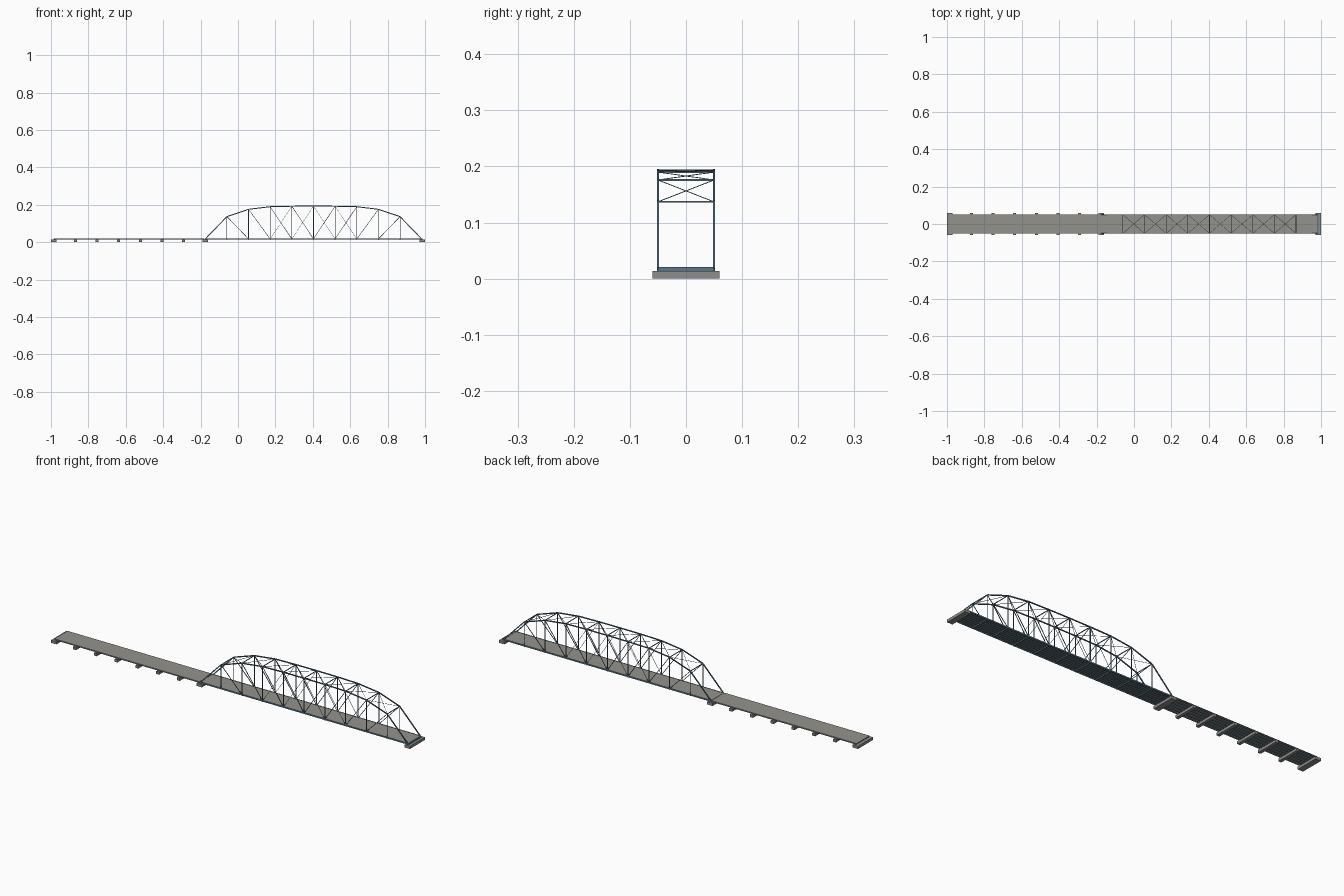
import bpy, bmesh
from mathutils import Vector, Matrix

if "Cube" in bpy.data.objects:
    bpy.data.objects.remove(bpy.data.objects["Cube"])


def material(name, rgb):
    m = bpy.data.materials.new(name)
    m.diffuse_color = (*rgb, 1)
    m.use_nodes = True
    m.node_tree.nodes["Principled BSDF"].inputs["Base Color"].default_value = m.diffuse_color
    return m


STEEL = material("blue_steel", (0.10, 0.19, 0.26))
ROAD = material("concrete_deck", (0.30, 0.29, 0.26))
STONE = material("pier_concrete", (0.27, 0.27, 0.26))


def add_box(bm, lo, hi):
    lo, hi = Vector(lo), Vector(hi)
    bmesh.ops.create_cube(bm, size=1, matrix=Matrix.Translation((lo + hi) / 2)
                          @ Matrix.Diagonal((*(hi - lo), 1)))


def add_bar(bm, a, b, w, h):
    # rectangular bar from a to b: w sideways, h in the upright plane
    a, b = Vector(a), Vector(b)
    d = (b - a).normalized()
    ref = Vector((0, 1, 0)) if abs(d.y) < 0.5 else Vector((1, 0, 0))
    side = (ref - d * ref.dot(d)).normalized()
    up = d.cross(side)
    rot = Matrix((d, side, up)).transposed().to_4x4()
    bmesh.ops.create_cube(bm, size=1, matrix=Matrix.Translation((a + b) / 2) @ rot
                          @ Matrix.Diagonal(((b - a).length, w, h, 1)))


def finish(bm, name, mat):
    me = bpy.data.meshes.new(name)
    bm.to_mesh(me)
    bm.free()
    me.materials.append(mat)
    ob = bpy.data.objects.new(name, me)
    bpy.context.collection.objects.link(ob)
    return ob


def boxes(name, mat, items):
    bm = bmesh.new()
    for lo, hi in items:
        add_box(bm, lo, hi)
    return finish(bm, name, mat)


def bars(name, items, w, h):
    bm = bmesh.new()
    for a, b in items:
        add_bar(bm, a, b, w, h)
    return finish(bm, name, STEEL)


# Panel points of the arched truss
N, X0, X1, Y, ZB = 10, -0.175, 0.982, 0.05, 0.0175
xs = [X0 + (X1 - X0) * i / N for i in range(N + 1)]
half = [ZB, 0.137, 0.176, 0.190, 0.1925, 0.193]
zs = half + half[-2::-1]
SIDES = (-Y, Y)


def bot(i, y):
    return (xs[i], y, ZB)


def top(i, y):
    return (xs[i], y, zs[i])


# Piers and abutments
boxes("abutments_and_main_pier", STONE,
      [((x - 0.015, -0.06, 0), (x + 0.015, 0.06, 0.0135)) for x in (-0.985, -0.175, 0.985)])
boxes("approach_piers", STONE,
      [((x - 0.008, -0.06, 0), (x + 0.008, 0.06, 0.0135))
       for x in [-0.985 + 0.1157 * k for k in range(1, 7)]])

# Road slabs
boxes("approach_deck", ROAD, [((-0.987, -0.052, 0.0185), (-0.178, 0.052, 0.021))])
boxes("truss_deck", ROAD, [((-0.176, -0.0475, 0.0185), (0.979, 0.0475, 0.0205))])

# Girders and stringers below the slabs
ys = [-0.048 + 0.096 * k / 5 for k in range(6)]
boxes("approach_girders", STEEL,
      [((-0.985, y - 0.0015, 0.0135), (-0.179, y + 0.0015, 0.0185)) for y in ys])
ys = [-0.04 + 0.08 * k / 6 for k in range(7)]
boxes("truss_stringers", STEEL,
      [((X0, y - 0.001, 0.0145), (X1, y + 0.001, 0.0185)) for y in ys])
boxes("floor_beams", STEEL,
      [((x - 0.002, -Y, 0.012 if 0 < i < N else 0.0135), (x + 0.002, Y, 0.0185))
       for i, x in enumerate(xs)])
boxes("end_beam", STEEL, [((0.979, -Y, 0.0135), (0.987, Y, 0.021))])

# Trusses, both sides
bars("bottom_chords", [(bot(0, y), bot(N, y)) for y in SIDES], 0.003, 0.007)
bars("top_chords_and_end_posts",
     [(top(i, y), top(i + 1, y)) for y in SIDES for i in range(N)], 0.004, 0.005)
bars("posts", [(bot(i, y), top(i, y)) for y in SIDES for i in range(2, N - 1)], 0.003, 0.0035)
bars("hangers", [(bot(i, y), top(i, y)) for y in SIDES for i in (1, N - 1)], 0.0025, 0.0025)
bars("main_diagonals",
     [(top(i, y), bot(i + 1, y)) for y in SIDES for i in range(1, 5)]
     + [(top(N - i, y), bot(N - i - 1, y)) for y in SIDES for i in range(1, 5)], 0.0025, 0.0025)
bars("counter_diagonals",
     [(bot(i, y), top(i + 1, y)) for y in SIDES for i in (3, 4)]
     + [(top(i, y), bot(i + 1, y)) for y in SIDES for i in (5, 6)], 0.0014, 0.0014)

# Overhead bracing
bars("top_struts", [(top(i, -Y), top(i, Y)) for i in range(1, N)], 0.003, 0.003)
bars("top_lateral_bracing",
     [(top(i, s), top(i + 1, -s)) for s in SIDES for i in range(1, N - 1)], 0.0015, 0.0015)
